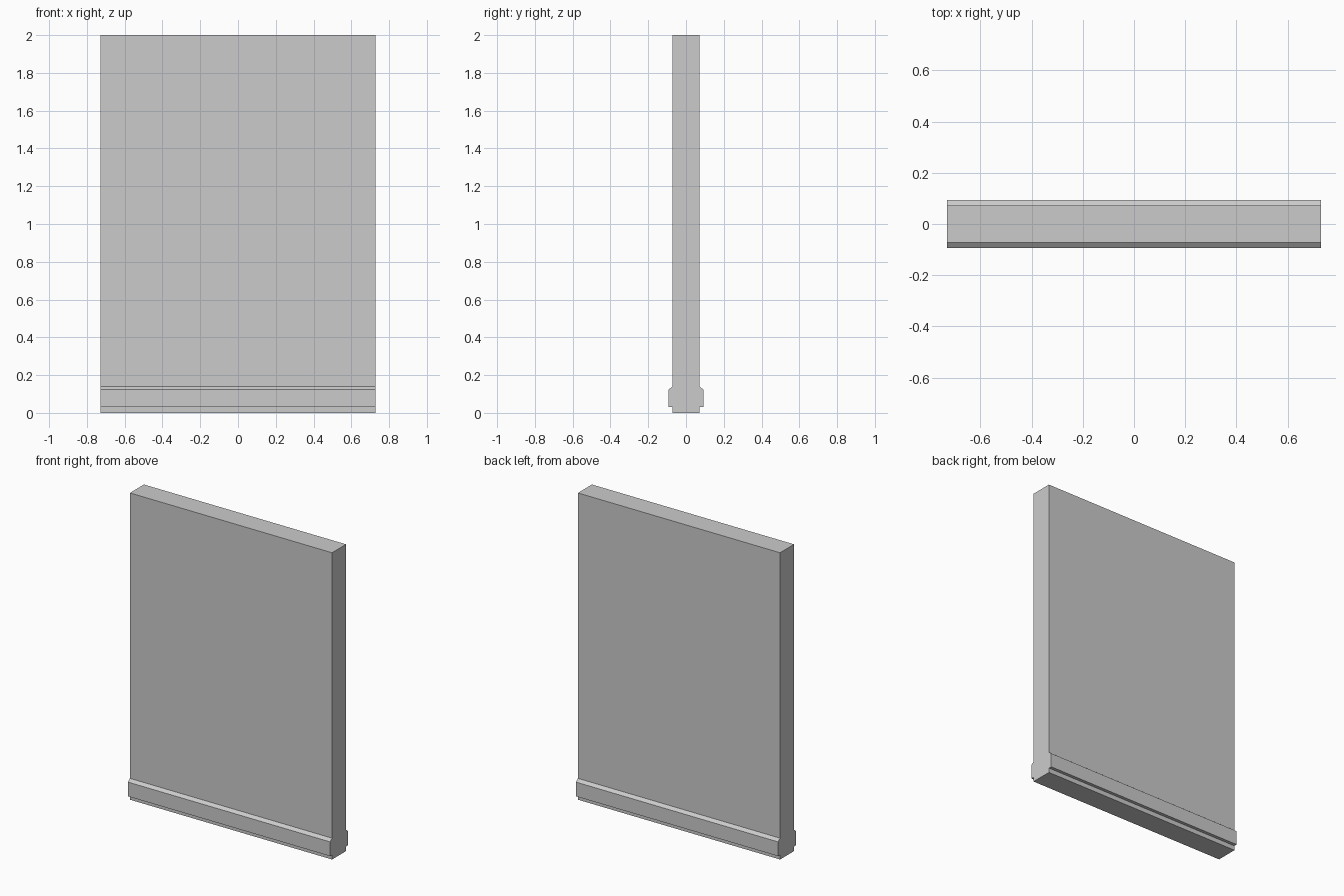
import bpy
import bmesh

if "Cube" in bpy.data.objects:
    bpy.data.objects.remove(bpy.data.objects["Cube"])

HALF_LENGTH = 0.729
WALL = 0.072    # half thickness of the panel
BASE = 0.093    # half thickness at the baseboard


def extrude_profile(name, profile, half_length):
    """Extrude a closed (y, z) profile along x, centred on x = 0."""
    bm = bmesh.new()
    face = bm.faces.new([bm.verts.new((-half_length, y, z)) for y, z in profile])
    result = bmesh.ops.extrude_face_region(bm, geom=[face], use_keep_orig=True)
    moved = [g for g in result["geom"] if isinstance(g, bmesh.types.BMVert)]
    bmesh.ops.translate(bm, verts=moved, vec=(2 * half_length, 0, 0))
    bmesh.ops.recalc_face_normals(bm, faces=bm.faces)
    mesh = bpy.data.meshes.new(name)
    bm.to_mesh(mesh)
    bm.free()
    obj = bpy.data.objects.new(name, mesh)
    bpy.context.collection.objects.link(obj)
    return obj


# Wall panel with a chamfered baseboard on both sides, half profile mirrored
half = [(WALL, 0), (WALL, 0.03), (BASE, 0.03),
        (BASE, 0.123), (WALL, 0.139), (WALL, 2.0)]
profile = half + [(-y, z) for y, z in reversed(half)]
extrude_profile("wall_with_baseboard", profile, HALF_LENGTH)
